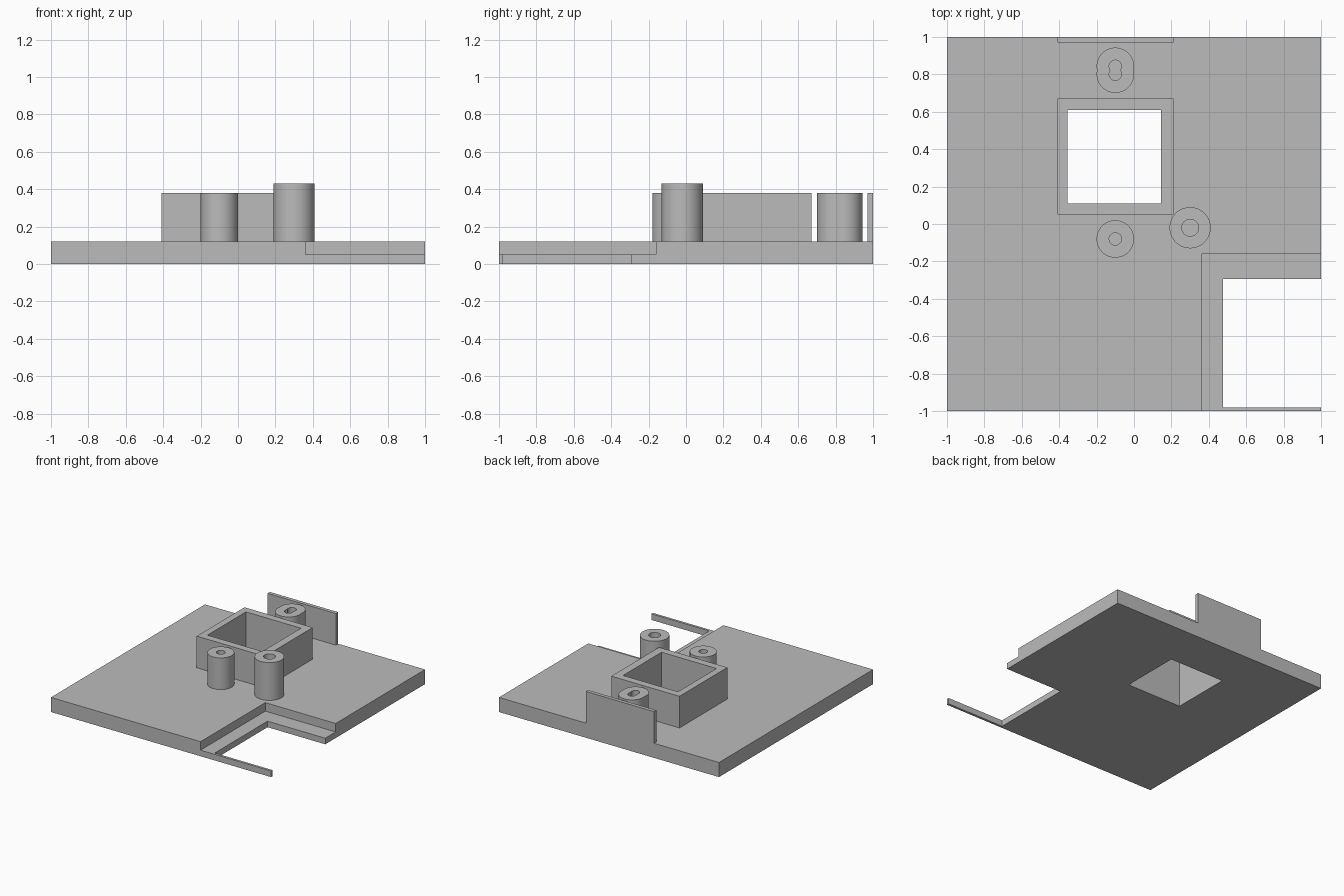
import bpy, bmesh
from math import asin, cos, sin, pi

cube = bpy.data.objects.get("Cube")
if cube:
    bpy.data.objects.remove(cube, do_unlink=True)

grey = bpy.data.materials.new("plain grey")
colour = (0.5, 0.5, 0.5, 1)
grey.diffuse_color = colour
grey.use_nodes = True
grey.node_tree.nodes["Principled BSDF"].inputs["Base Color"].default_value = colour


def rect(x0, x1, y0, y1):
    return [(x0, y0), (x1, y0), (x1, y1), (x0, y1)]


def double_circle(cx, cy, r, shift=0.0, steps=32):
    """Outline of two overlapping circles set apart along y (one circle if shift is 0)."""
    a = asin(shift / r)
    pts = []
    for side in (1, -1):
        for i in range(steps + (1 if shift else 0)):
            t = -a + (pi + 2 * a) * i / steps
            pts.append((cx + side * r * cos(t), cy + side * (shift + r * sin(t))))
    if shift:  # the two arcs share their end points
        pts = pts[:steps + 1] + pts[steps + 2:-1]
    return pts


def extrude(name, loops, z0, z1):
    """Solid from an outer outline followed by any hole outlines."""
    bm = bmesh.new()
    edges = []
    for loop in loops:
        vs = [bm.verts.new((x, y, z0)) for x, y in loop]
        edges += [bm.edges.new((vs[i - 1], vs[i])) for i in range(len(vs))]
    bmesh.ops.triangle_fill(bm, edges=edges, use_beauty=True, normal=(0, 0, 1))
    res = bmesh.ops.extrude_face_region(bm, geom=bm.faces[:])
    top = [g for g in res["geom"] if isinstance(g, bmesh.types.BMVert)]
    bmesh.ops.translate(bm, verts=top, vec=(0, 0, z1 - z0))
    bmesh.ops.recalc_face_normals(bm, faces=bm.faces[:])
    mesh = bpy.data.meshes.new(name)
    bm.to_mesh(mesh)
    bm.free()
    mesh.materials.append(grey)
    ob = bpy.data.objects.new(name, mesh)
    bpy.context.collection.objects.link(ob)
    return ob


PLATE_TOP, WALL_TOP, TALL_TOP = 0.12, 0.38, 0.43
window = rect(-0.355, 0.145, 0.11, 0.61)

# Base plate with a square window and an open cutout at the front corner
outline = [(-1, -1), (1, -1), (1, -0.98), (0.475, -0.98),
           (0.475, -0.295), (1, -0.295), (1, 1), (-1, 1)]
plate = extrude("base_plate", [outline, window], 0, PLATE_TOP)

# Stepped recess around the cutout
cutter = extrude("recess_cutter", [rect(0.36, 1.2, -1.2, -0.16)], 0.05, 0.3)
cutter.hide_render = True
mod = plate.modifiers.new("recess", "BOOLEAN")
mod.operation = "DIFFERENCE"
mod.solver = "EXACT"
mod.object = cutter
bpy.context.view_layer.update()
cut_mesh = bpy.data.meshes.new_from_object(
    plate.evaluated_get(bpy.context.evaluated_depsgraph_get()))
plate.modifiers.clear()
plate.data = cut_mesh
bpy.data.objects.remove(cutter, do_unlink=True)

# Square collar around the window, and the thin back fence
extrude("window_collar", [rect(-0.41, 0.21, 0.05, 0.67), window], PLATE_TOP, WALL_TOP)
extrude("back_fence", [rect(-0.41, 0.21, 0.97, 1)], PLATE_TOP, WALL_TOP)

# Hollow posts: name, centre, outer radius, hole radius, slot shift, top
posts = [("front_post", -0.1, -0.08, 0.1, 0.033, 0, WALL_TOP),
         ("tall_post", 0.3, -0.02, 0.11, 0.045, 0, TALL_TOP),
         ("slotted_post", -0.1, 0.822, 0.1, 0.033, 0.021, WALL_TOP)]
for name, x, y, r, hole, shift, top in posts:
    post = extrude(name, [double_circle(x, y, r, shift),
                          double_circle(x, y, hole, shift)], PLATE_TOP, top)
    bpy.ops.object.select_all(action="DESELECT")
    post.select_set(True)
    bpy.context.view_layer.objects.active = post
    bpy.ops.object.shade_smooth_by_angle(angle=pi / 6)
